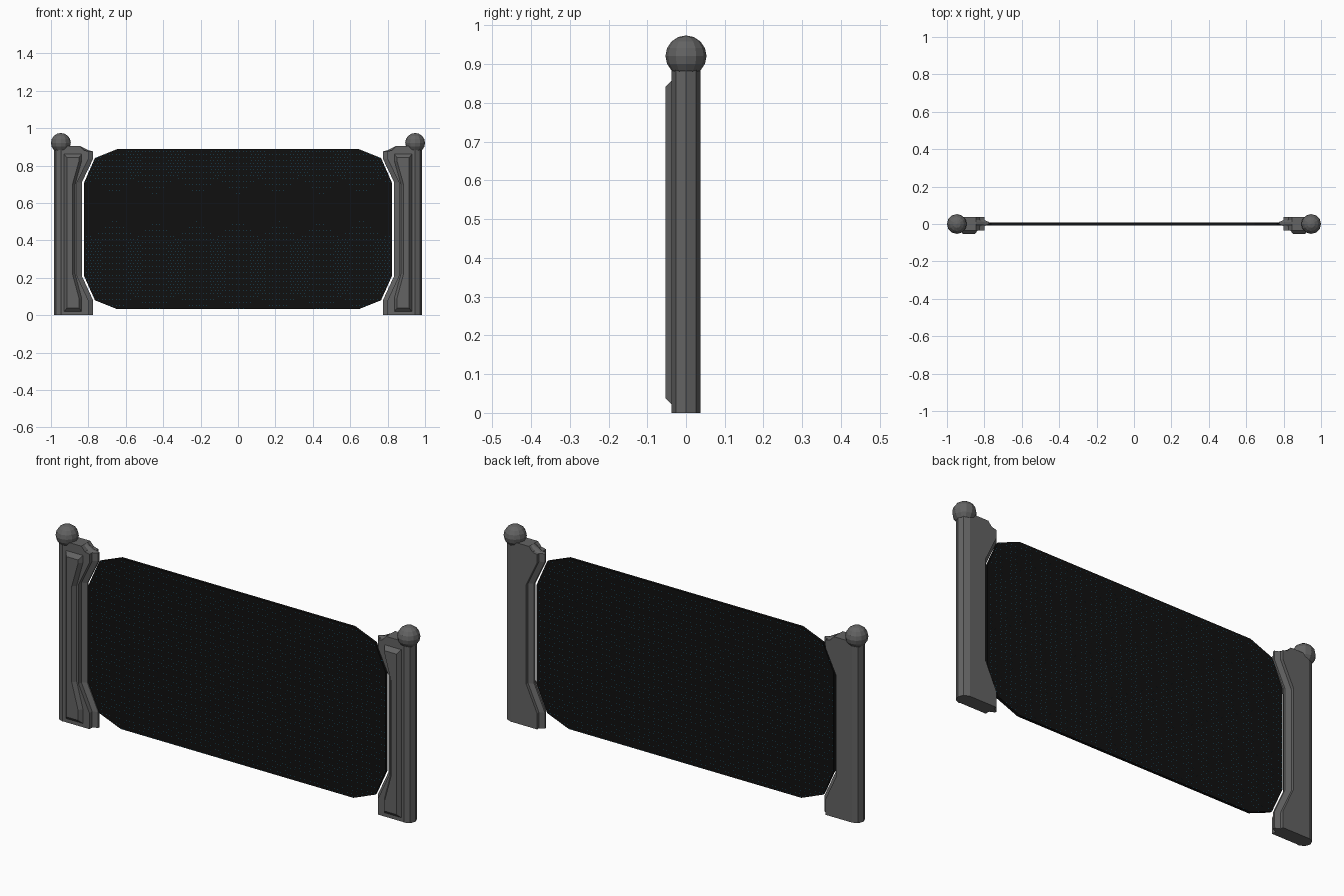
import bpy, bmesh, math
from mathutils import Vector

if "Cube" in bpy.data.objects:
    bpy.data.objects.remove(bpy.data.objects["Cube"])


def material(name, rgb):
    m = bpy.data.materials.new(name)
    m.diffuse_color = (*rgb, 1)
    m.use_nodes = True
    m.node_tree.nodes["Principled BSDF"].inputs["Base Color"].default_value = m.diffuse_color
    return m


GREY = material("dark grey metal", (0.125, 0.125, 0.125))
BLACK = material("black screen", (0.005, 0.005, 0.005))
CYAN = material("cyan lights", (0.02, 0.40, 0.75))


def finish(name, bm, mat, mirror=False):
    bmesh.ops.recalc_face_normals(bm, faces=bm.faces)
    me = bpy.data.meshes.new(name)
    bm.to_mesh(me)
    bm.free()
    me.materials.append(mat)
    ob = bpy.data.objects.new(name, me)
    bpy.context.collection.objects.link(ob)
    if mirror:
        mod = ob.modifiers.new("Mirror", 'MIRROR')
        mod.use_mirror_merge = False
    return ob


def loft(rings):
    """Closed solid through rings [(y, [(x, z), ...]), ...]."""
    bm = bmesh.new()
    loops = [[bm.verts.new((x, y, z)) for x, z in pts] for y, pts in rings]
    n = len(loops[0])
    for a, b in zip(loops, loops[1:]):
        for i in range(n):
            j = (i + 1) % n
            bm.faces.new((a[i], a[j], b[j], b[i]))
    bm.faces.new(loops[0])
    bm.faces.new(loops[-1])
    return bm


POST_X = -0.947

# octagonal posts
bm = bmesh.new()
bottom = [bm.verts.new((POST_X + 0.037 * math.cos(k * math.pi / 4),
                        0.037 * math.sin(k * math.pi / 4), 0)) for k in range(8)]
top = [bm.verts.new(v.co + Vector((0, 0, 0.89))) for v in bottom]
for k in range(8):
    j = (k + 1) % 8
    bm.faces.new((bottom[k], bottom[j], top[j], top[k]))
bm.faces.new(bottom)
bm.faces.new(top)
finish("posts", bm, GREY, True)

# ball finials
bm = bmesh.new()
bmesh.ops.create_uvsphere(bm, u_segments=12, v_segments=8, radius=0.053)
bmesh.ops.translate(bm, verts=bm.verts, vec=(POST_X, 0, 0.921))
finish("ball_finials", bm, GREY, True)

# side brackets with a ridge along the inner edge
bracket = [(-0.947, 0.89), (-0.912, 0.905), (-0.845, 0.905), (-0.80, 0.882),
           (-0.775, 0.876), (-0.775, 0.835), (-0.835, 0.71), (-0.835, 0.21),
           (-0.775, 0.08), (-0.775, 0), (-0.947, 0)]
inner = [(x - 0.025 if x > -0.84 else x, z) for x, z in bracket]
finish("brackets", loft([(-0.034, inner), (-0.012, inner), (0.0, bracket),
                         (0.01, bracket), (0.022, inner), (0.037, inner)]), GREY, True)

# raised plates on the bracket fronts
plate = [(-0.93, 0.862), (-0.835, 0.862), (-0.835, 0.825), (-0.87, 0.70),
         (-0.87, 0.22), (-0.835, 0.09), (-0.835, 0.018), (-0.93, 0.018)]
plate_top = [(x + (0.015 if x < -0.9 else -0.015),
              z - 0.02 if z > 0.86 else z + 0.02 if z < 0.02 else z)
             for x, z in plate]
finish("front_plates", loft([(-0.033, plate), (-0.053, plate_top)]), GREY, True)

# screen (right half of the outline, then mirrored)
half = [(0.645, 0.888), (0.765, 0.84), (0.823, 0.708),
        (0.823, 0.21), (0.765, 0.08), (0.645, 0.032)]
outline = half + [(-x, z) for x, z in reversed(half)]
finish("screen", loft([(-0.007, outline), (0.007, outline)]), BLACK)

# tiny lights in a honeycomb pattern, clipped to the outline
W = 0.0186
R = W / math.sqrt(3)
bm = bmesh.new()
for row in range(56):
    for col in range(-46, 47):
        cx = (col + 0.5 * (row % 2)) * W
        cz = 0.02 + row * 1.5 * R
        bm.faces.new([bm.verts.new((cx + 0.1 * R * math.sin(k * math.pi / 3), 0,
                                    cz + 0.1 * R * math.cos(k * math.pi / 3)))
                      for k in range(6)])
for i, (x, z) in enumerate(outline):
    x2, z2 = outline[(i + 1) % len(outline)]
    bmesh.ops.bisect_plane(bm, geom=bm.verts[:] + bm.edges[:] + bm.faces[:],
                           plane_co=(x, 0, z), plane_no=(z - z2, 0, x2 - x),
                           clear_outer=True)
lights = finish("screen_lights", bm, CYAN)
solid = lights.modifiers.new("Thickness", 'SOLIDIFY')
solid.thickness = 0.0145
solid.offset = 0
